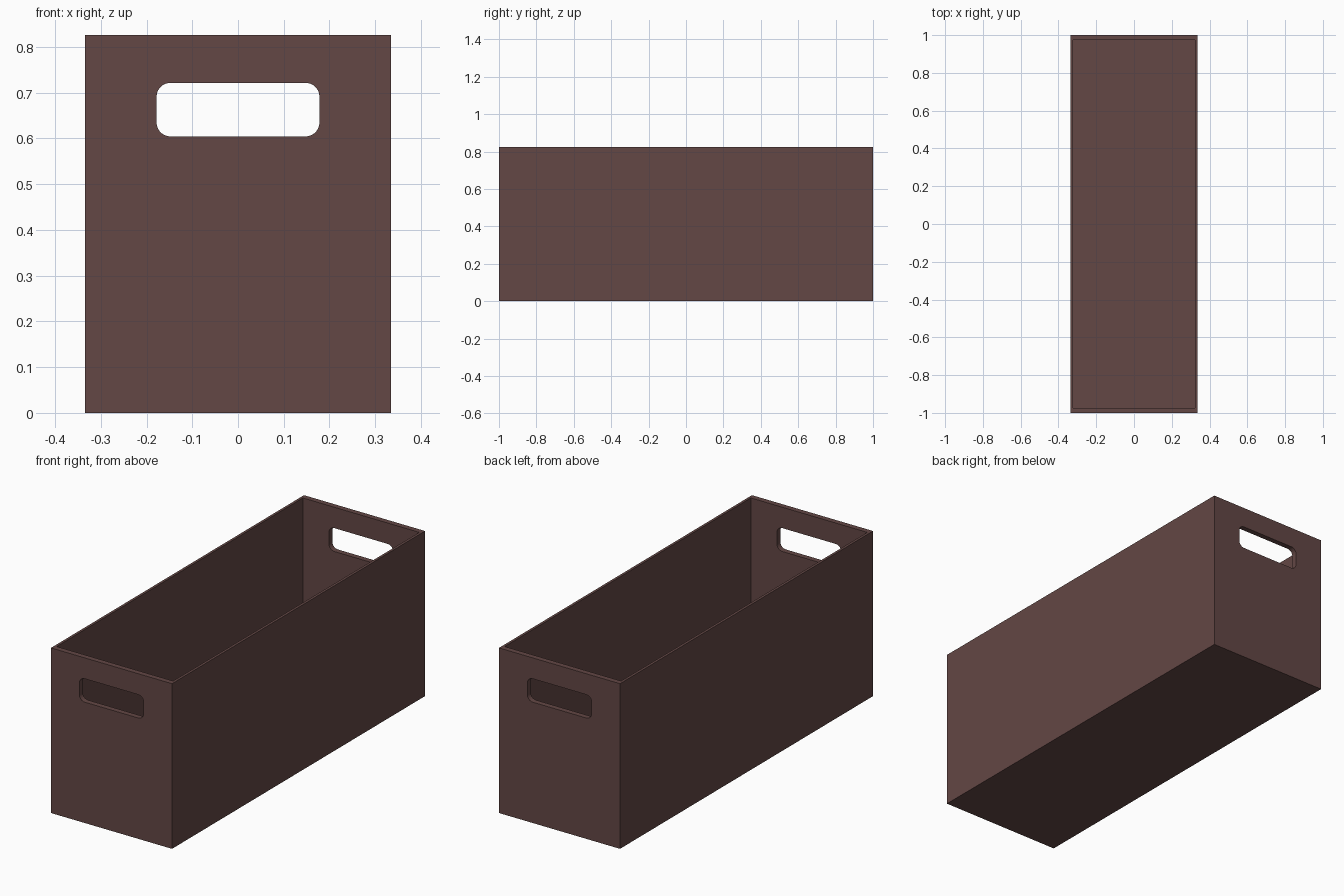
import bpy
import bmesh
from mathutils import Matrix, Vector

WIDTH, LENGTH, HEIGHT = 0.67, 2.0, 0.826
SIDE, END, FLOOR = 0.013, 0.027, 0.013
SLOT_W, SLOT_H, SLOT_Z, SLOT_R = 0.356, 0.117, 0.663, 0.03

default = bpy.data.objects.get("Cube")
if default:
    bpy.data.objects.remove(default, do_unlink=True)

brown = bpy.data.materials.new("dark brown")
brown.use_nodes = True
color = (0.125, 0.063, 0.059, 1)
brown.diffuse_color = color
brown.node_tree.nodes["Principled BSDF"].inputs["Base Color"].default_value = color


def box(name, size, center, radius=0):
    """Box, optionally with its four lengthwise (y) edges rounded."""
    bm = bmesh.new()
    bmesh.ops.create_cube(bm, size=1, matrix=Matrix.Translation(center) @ Matrix.Diagonal((*size, 1)))
    if radius:
        edges = [e for e in bm.edges if abs((e.verts[0].co - e.verts[1].co).y) > size[1] / 2]
        bmesh.ops.bevel(bm, geom=edges, offset=radius, segments=8, profile=0.5, affect='EDGES')
    mesh = bpy.data.meshes.new(name)
    bm.to_mesh(mesh)
    bm.free()
    mesh.materials.append(brown)
    obj = bpy.data.objects.new(name, mesh)
    bpy.context.collection.objects.link(obj)
    return obj


def cut(target, cutter):
    cutter.hide_render = True
    mod = target.modifiers.new("cut", 'BOOLEAN')
    mod.operation, mod.solver, mod.object = 'DIFFERENCE', 'EXACT', cutter
    bpy.context.view_layer.objects.active = target
    bpy.ops.object.modifier_apply(modifier=mod.name)
    bpy.data.objects.remove(cutter, do_unlink=True)


# Open bin with thin sides and thicker ends
bin_body = box("storage_bin", (WIDTH, LENGTH, HEIGHT), Vector((0, 0, HEIGHT / 2)))
cut(bin_body, box("cavity_cutter", (WIDTH - 2 * SIDE, LENGTH - 2 * END, HEIGHT),
                  Vector((0, 0, HEIGHT / 2 + FLOOR))))

# Rounded hand slots through both ends
cut(bin_body, box("slot_cutter", (SLOT_W, LENGTH + 0.2, SLOT_H), Vector((0, 0, SLOT_Z)), SLOT_R))

# Smooth the slot corners, keep the panel edges sharp
bpy.ops.object.select_all(action='DESELECT')
bin_body.select_set(True)
bpy.context.view_layer.objects.active = bin_body
bpy.ops.object.shade_smooth_by_angle(angle=0.52)
